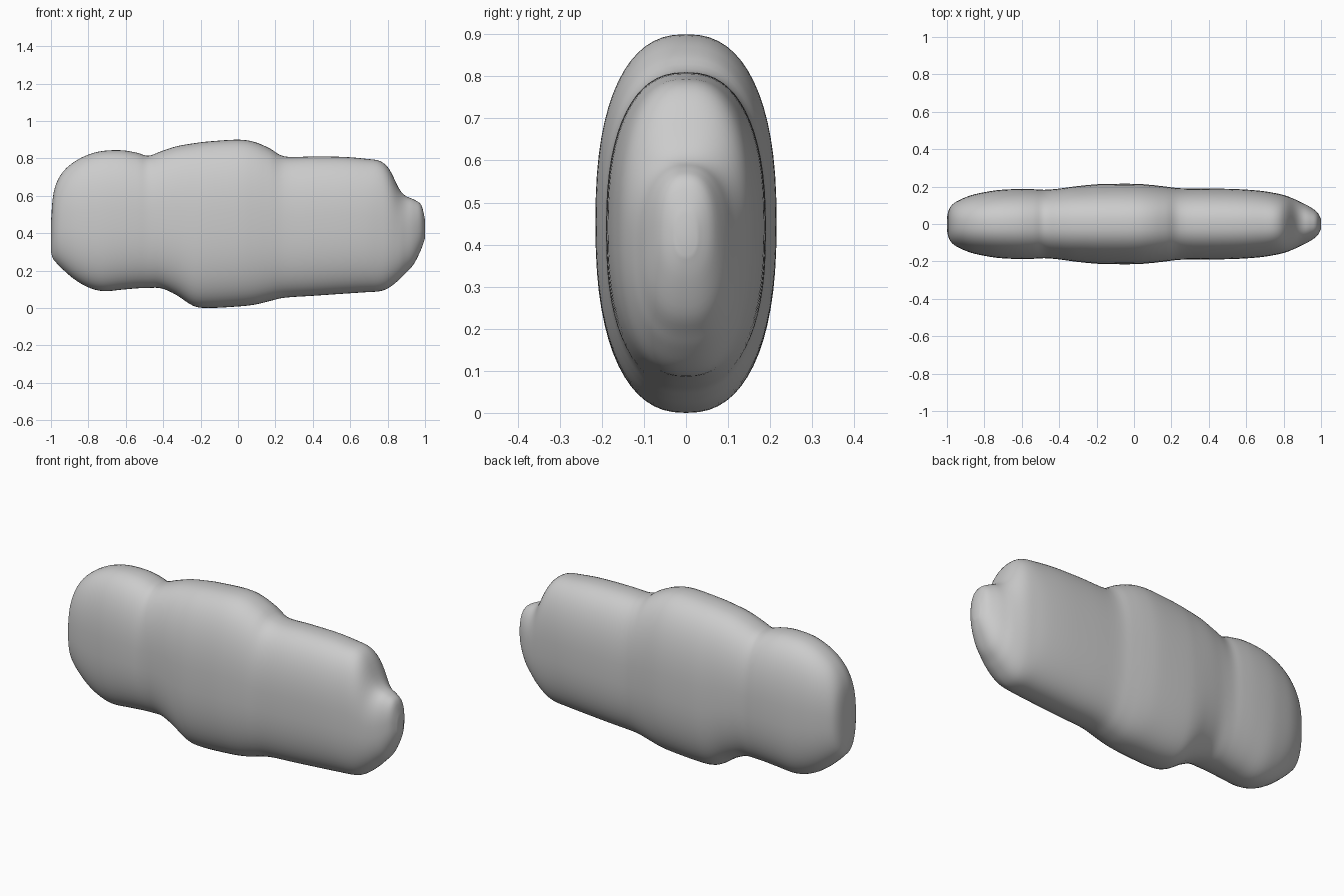
import bpy, bmesh, math

# Stations along the body: x, bottom z, top z, half width
STATIONS = [
    (-1.00, 0.30, 0.46, 0.035), (-0.99, 0.265, 0.59, 0.075),
    (-0.97, 0.24, 0.67, 0.105), (-0.93, 0.20, 0.735, 0.130),
    (-0.87, 0.15, 0.785, 0.154), (-0.80, 0.11, 0.82, 0.170),
    (-0.72, 0.09, 0.84, 0.182), (-0.62, 0.098, 0.843, 0.187),
    (-0.54, 0.105, 0.83, 0.186), (-0.48, 0.107, 0.814, 0.183),
    (-0.41, 0.105, 0.838, 0.188), (-0.33, 0.07, 0.864, 0.199),
    (-0.24, 0.012, 0.880, 0.209), (-0.16, 0.0, 0.890, 0.214),
    (0.00, 0.008, 0.90, 0.215), (0.09, 0.018, 0.887, 0.209),
    (0.17, 0.037, 0.853, 0.200), (0.25, 0.055, 0.810, 0.191),
    (0.40, 0.065, 0.81, 0.190), (0.56, 0.076, 0.808, 0.186),
    (0.68, 0.084, 0.798, 0.177), (0.76, 0.09, 0.785, 0.164),
    (0.81, 0.11, 0.74, 0.152), (0.86, 0.15, 0.64, 0.132),
    (0.895, 0.185, 0.60, 0.115), (0.94, 0.235, 0.58, 0.092),
    (0.98, 0.315, 0.55, 0.062), (1.00, 0.375, 0.47, 0.025),
]
STEPS, SIDES, POWER = 4, 64, 2.4


def smooth_stations(pts):
    """Spline through the stations."""
    out = []
    for i in range(len(pts) - 1):
        a, b = pts[max(i - 1, 0)], pts[i]
        c, d = pts[i + 1], pts[min(i + 2, len(pts) - 1)]
        for s in range(STEPS):
            t = s / STEPS
            out.append([0.5 * (2 * q + (r - p) * t + (2 * p - 5 * q + 4 * r - w) * t * t
                               + (3 * q - p - 3 * r + w) * t ** 3)
                        for p, q, r, w in zip(a, b, c, d)])
    return out + [list(pts[-1])]


def rounded(v):
    return math.copysign(abs(v) ** (2 / POWER), v)


# Inflated body: rounded oval rings joined along x
bm = bmesh.new()
rings = []
for x, lo, hi, w in smooth_stations(STATIONS):
    mid, h = (lo + hi) / 2, (hi - lo) / 2
    ring = []
    for k in range(SIDES):
        a = math.tau * k / SIDES
        ring.append(bm.verts.new((max(-1, min(1, x)), w * rounded(math.cos(a)),
                                  max(0, mid + h * rounded(math.sin(a))))))
    rings.append(ring)
for r0, r1 in zip(rings, rings[1:]):
    for k in range(SIDES):
        j = (k + 1) % SIDES
        bm.faces.new((r0[k], r0[j], r1[j], r1[k]))
bm.faces.new(rings[0])
bm.faces.new(rings[-1])
bmesh.ops.recalc_face_normals(bm, faces=bm.faces)
for f in bm.faces:
    f.smooth = True

mesh = bpy.data.meshes.new("puffed_body")
bm.to_mesh(mesh)
bm.free()
body = bpy.data.objects.new("puffed_body", mesh)
bpy.context.collection.objects.link(body)

grey = bpy.data.materials.new("light grey")
grey.diffuse_color = (0.6, 0.6, 0.6, 1)
mesh.materials.append(grey)
